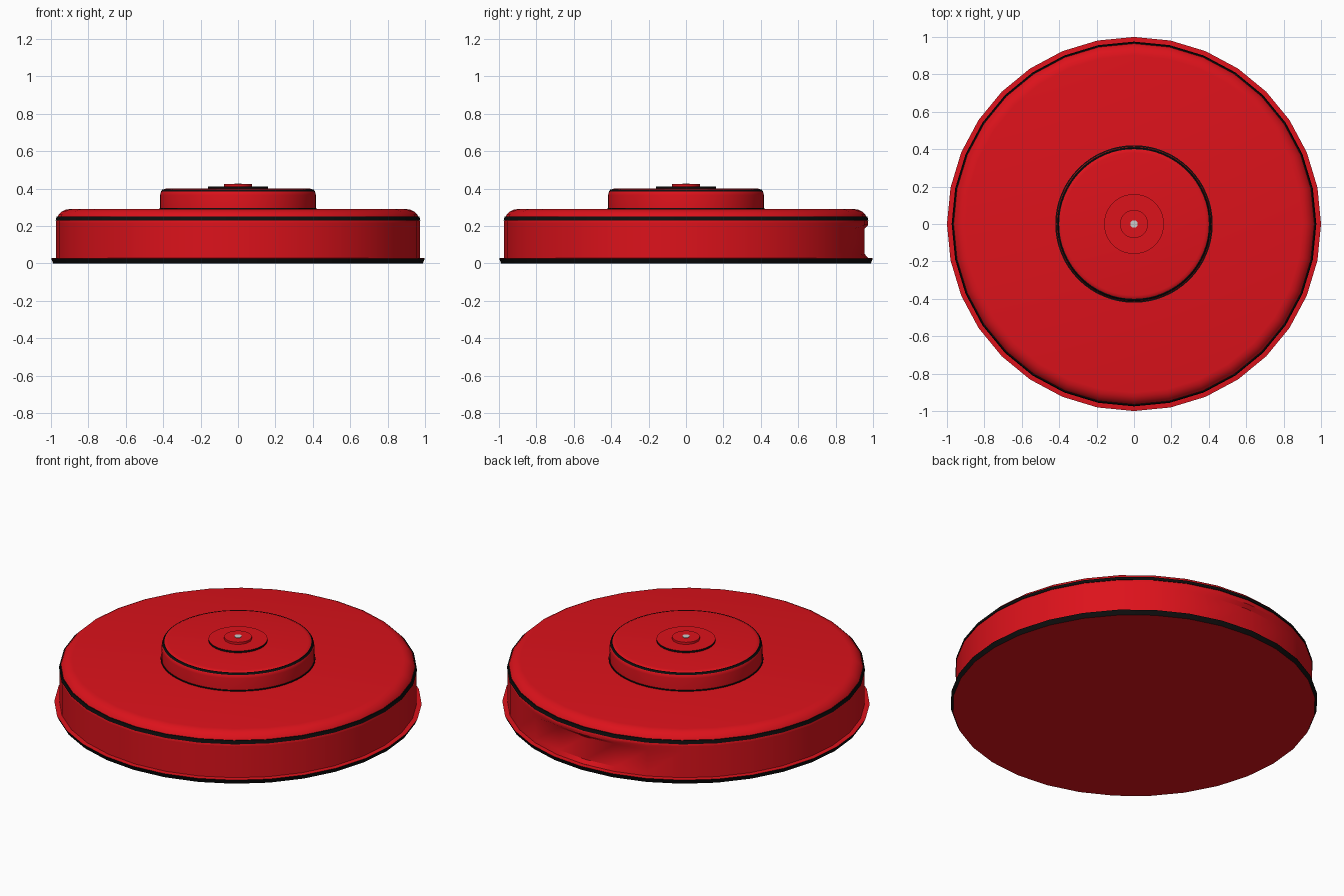
import bpy, bmesh, math

if "Cube" in bpy.data.objects:
    bpy.data.objects.remove(bpy.data.objects["Cube"])


def material(name, color):
    m = bpy.data.materials.new(name)
    m.diffuse_color = (*color, 1)
    m.use_nodes = True
    m.node_tree.nodes["Principled BSDF"].inputs["Base Color"].default_value = m.diffuse_color
    return m


RED = material("red", (0.72, 0.006, 0.011))
BLACK = material("black", (0.004, 0.004, 0.004))


def lathe(name, profile, mat=None, dark=(), sides=32, closed=False, recess=None):
    """Spin (radius, z) points; 'dark' lists profile segments coloured black."""
    bm = bmesh.new()
    rings = []
    for r, z in profile:
        ring = []
        for i in range(sides):
            a = math.pi / 2 + i * 2 * math.pi / sides
            rr = recess(r, z, min(i, sides - i)) if recess else r
            ring.append(bm.verts.new((rr * math.cos(a), rr * math.sin(a), z)))
        rings.append(ring)
    count = len(rings)
    for k in range(count if closed else count - 1):
        a, b = rings[k], rings[(k + 1) % count]
        for i in range(sides):
            j = (i + 1) % sides
            f = bm.faces.new((a[i], a[j], b[j], b[i]))
            f.material_index = 1 if k in dark else 0
    if not closed:
        bm.faces.new(rings[0][::-1])
        bm.faces.new(rings[-1])
    bmesh.ops.recalc_face_normals(bm, faces=bm.faces)
    me = bpy.data.meshes.new(name)
    bm.to_mesh(me)
    bm.free()
    ob = bpy.data.objects.new(name, me)
    bpy.context.collection.objects.link(ob)
    if mat:
        me.materials.append(mat)
        if dark:
            me.materials.append(BLACK)
    bpy.ops.object.select_all(action='DESELECT')
    ob.select_set(True)
    bpy.context.view_layer.objects.active = ob
    bpy.ops.object.shade_smooth_by_angle(angle=math.radians(40))
    return ob


def fillet(r, z, size, steps=5):
    """Quarter-round from a side wall (radius r) up to a flat top at height z."""
    return [(r - size + size * math.cos(t), z - size + size * math.sin(t))
            for t in (i * math.pi / 2 / steps for i in range(steps + 1))]


# Shallow recess in the back wall
def back_recess(r, z, step):
    return r - 0.018 if step <= 1 and 0.04 < z < 0.2 else r


# Foot flange with dark rim
lathe("base_flange", [(0.988, 0), (1.0, 0.027), (0.96, 0.03)], RED, dark=(0,))

# Main drum with rounded shoulder and dark band
lathe("main_drum",
      [(0.973, 0.02), (0.973, 0.03), (0.973, 0.05), (0.973, 0.185),
       (0.973, 0.205), (0.973, 0.218)]
      + fillet(0.973, 0.29, 0.072), RED, recess=back_recess)
lathe("drum_band", [(0.95, 0.23), (0.975, 0.23), (0.97, 0.25), (0.95, 0.25)],
      BLACK, closed=True)

# Raised hub with dark trim rings
lathe("hub", [(0.416, 0.28)] + fillet(0.416, 0.40, 0.035), RED, sides=64)
lathe("hub_base_trim", [(0.40, 0.285), (0.421, 0.285), (0.421, 0.296), (0.40, 0.296)],
      BLACK, sides=64, closed=True)
lathe("hub_top_trim", [(0.395, 0.384), (0.412, 0.384), (0.405, 0.394), (0.395, 0.394)],
      BLACK, sides=64, closed=True)

# Stepped cap and centre pin
lathe("cap_disc", [(0.16, 0.395), (0.16, 0.411)], RED, dark=(0,), sides=64)
lathe("cap_button", [(0.075, 0.405), (0.075, 0.424)], RED, sides=48)
lathe("centre_pin", [(0.02, 0.42), (0.02, 0.427)], sides=24)
